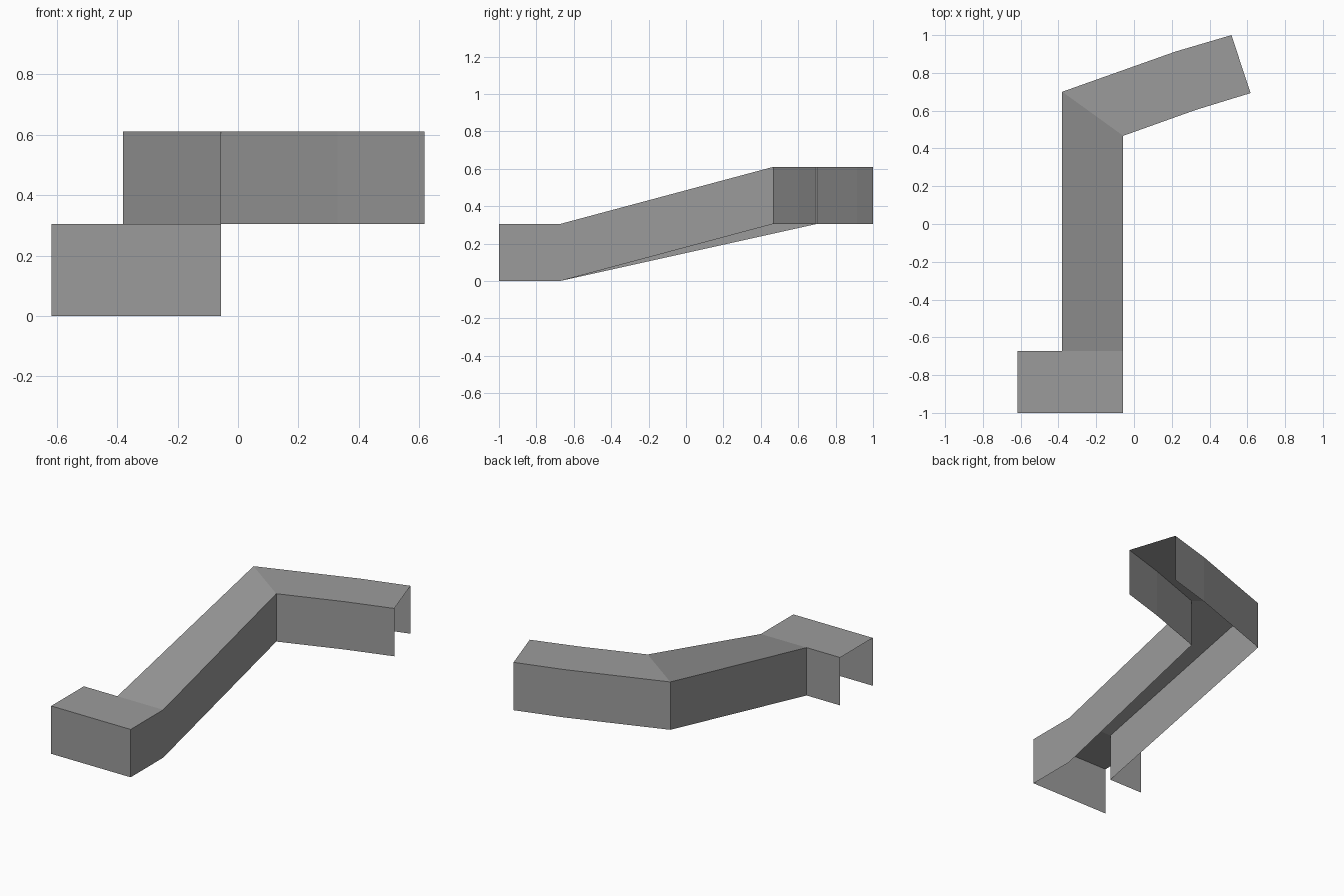
import bpy
import bmesh

default = bpy.data.objects.get("Cube")
if default:
    bpy.data.objects.remove(default, do_unlink=True)

HEIGHT = 0.305   # depth of the side walls
LOW, HIGH = HEIGHT, 0.61

grey = bpy.data.materials.new("mid_grey")
grey.use_nodes = True
colour = (0.33, 0.33, 0.33, 1.0)
grey.diffuse_color = colour
grey.node_tree.nodes["Principled BSDF"].inputs["Base Color"].default_value = colour

# Stations along the channel: outer rail, inner rail, top height
stations = [
    ((-0.617, -0.672), (-0.617, -1.0), LOW),    # open end of the landing
    ((-0.38, -0.672), (-0.057, -1.0), LOW),     # landing corner
    ((-0.38, -0.672), (-0.057, -0.672), LOW),   # foot of the slope
    ((-0.38, 0.70), (-0.057, 0.467), HIGH),     # mitred upper corner
    ((0.22, 0.913), (0.33, 0.605), HIGH),       # slight bend
    ((0.516, 1.0), (0.617, 0.693), HIGH),       # open upper end
]


def section(bm, outer, inner, top):
    """Inverted-U cross-section: wall foot, wall top, wall top, wall foot."""
    base = top - HEIGHT
    return [bm.verts.new((*p, z)) for p, z in
            ((outer, base), (outer, top), (inner, top), (inner, base))]


# Thin channel, open underneath and at both ends
bm = bmesh.new()
rings = [section(bm, *s) for s in stations]
for a, b in zip(rings, rings[1:]):
    for k in range(3):
        bm.faces.new((a[k], a[k + 1], b[k + 1], b[k]))
bmesh.ops.remove_doubles(bm, verts=bm.verts[:], dist=0.0005)

mesh = bpy.data.meshes.new("channel_cover")
bm.to_mesh(mesh)
bm.free()
mesh.materials.append(grey)
channel = bpy.data.objects.new("channel_cover", mesh)
bpy.context.collection.objects.link(channel)
